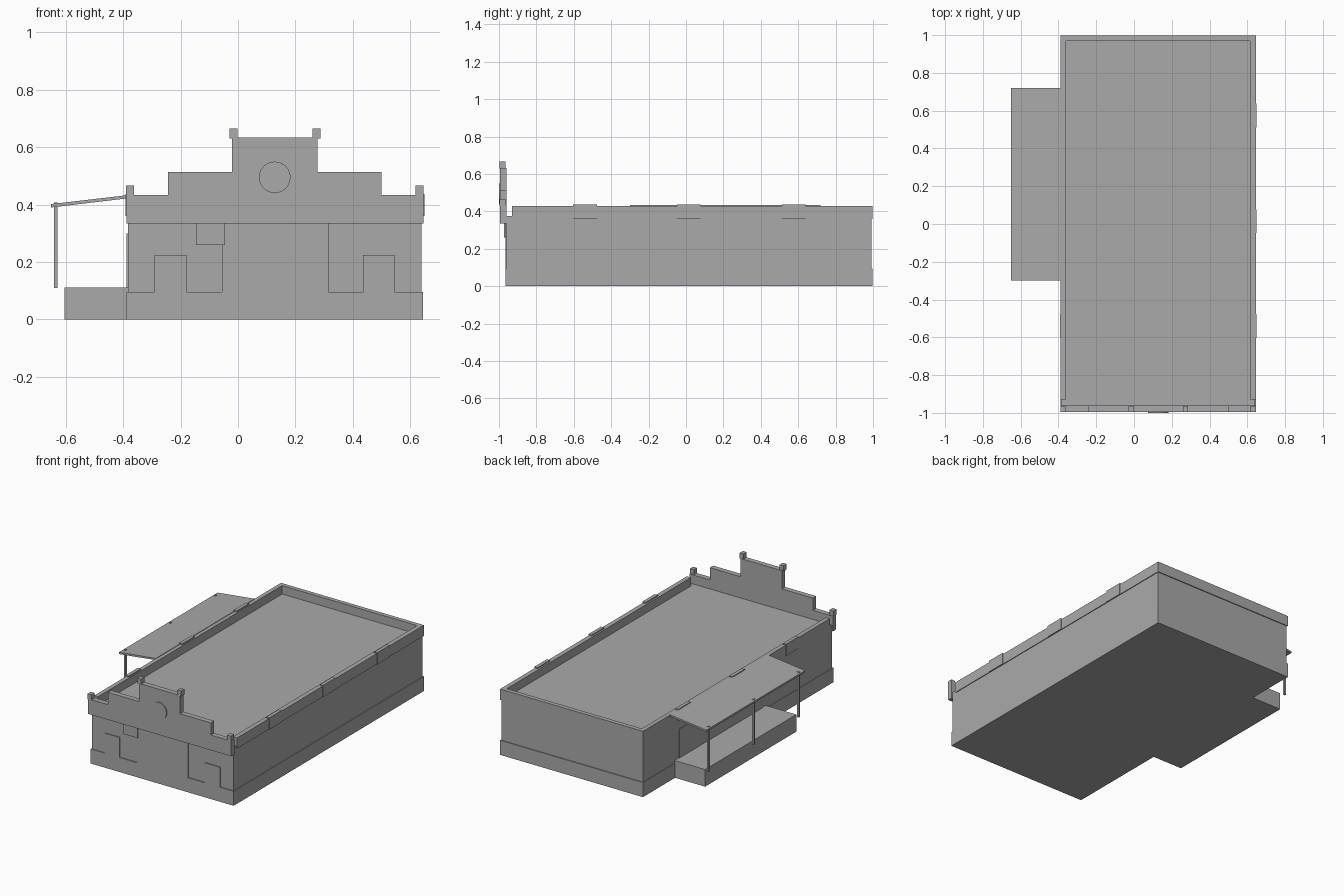
import bpy, bmesh, math
from mathutils import Matrix, Vector

if "Cube" in bpy.data.objects:
    bpy.data.objects.remove(bpy.data.objects["Cube"])

grey = bpy.data.materials.new("plain grey")
grey.diffuse_color = (0.4, 0.4, 0.4, 1)
grey.use_nodes = True
grey.node_tree.nodes["Principled BSDF"].inputs["Base Color"].default_value = grey.diffuse_color


def finish(name, bm):
    bmesh.ops.recalc_face_normals(bm, faces=bm.faces)
    mesh = bpy.data.meshes.new(name)
    bm.to_mesh(mesh)
    bm.free()
    mesh.materials.append(grey)
    obj = bpy.data.objects.new(name, mesh)
    bpy.context.collection.objects.link(obj)
    return obj


def box(name, x, y, z):
    bm = bmesh.new()
    bmesh.ops.create_cube(bm, size=1)
    for v in bm.verts:
        v.co = [(a + b) / 2 + c * (b - a) for c, (a, b) in zip(v.co, (x, y, z))]
    return finish(name, bm)


def prism(name, profile, y0, y1):
    """Extrude an x-z profile along y."""
    bm = bmesh.new()
    face = bm.faces.new([bm.verts.new((x, y0, z)) for x, z in profile])
    new = bmesh.ops.extrude_face_region(bm, geom=[face])["geom"]
    verts = [g for g in new if isinstance(g, bmesh.types.BMVert)]
    bmesh.ops.translate(bm, verts=verts, vec=(0, y1 - y0, 0))
    return finish(name, bm)


# Main walls with a slightly wider plinth; top of the walls is the flat roof
box("walls", (-0.384, 0.640), (-0.960, 0.992), (0.05, 0.375))
box("plinth", (-0.388, 0.645), (-0.966, 0.998), (0, 0.095))

# Parapet around three sides of the roof
box("parapet_left", (-0.388, -0.360), (-0.93, 0.998), (0.36, 0.43))
box("parapet_right", (0.615, 0.645), (-0.93, 0.998), (0.36, 0.43))
box("parapet_back", (-0.362, 0.617), (0.970, 0.998), (0.36, 0.43))

# Raised blocks on the side parapets
for i, y in enumerate((-0.54, 0.015, 0.575)):
    box(f"parapet_block_right_{i}", (0.626, 0.649), (y - 0.063, y + 0.063), (0.36, 0.437))
    box(f"parapet_block_left_{i}", (-0.391, -0.368), (y - 0.063, y + 0.063), (0.36, 0.437))

# Stepped front gable with corner caps and a round plaque
prism("stepped_gable", [(-0.389, 0.335), (0.647, 0.335), (0.647, 0.434), (0.500, 0.434),
                        (0.500, 0.514), (0.277, 0.514), (0.277, 0.633), (-0.021, 0.633),
                        (-0.021, 0.514), (-0.244, 0.514), (-0.244, 0.434), (-0.389, 0.434)],
      -0.994, -0.960)
for i, (x, z) in enumerate(((-0.376, 0.434), (0.632, 0.434), (-0.016, 0.633), (0.273, 0.633))):
    box(f"gable_cap_{i}", (x - 0.014, x + 0.014), (-0.996, -0.964), (z - 0.003, z + 0.033))
bm = bmesh.new()
bmesh.ops.create_cone(bm, cap_ends=True, segments=24, radius1=0.055, radius2=0.055, depth=0.010,
                      matrix=Matrix.Translation((0.128, -0.995, 0.495))
                      @ Matrix.Rotation(math.pi / 2, 4, "X"))
finish("round_plaque", bm)

# Front window panels, entrance panel and hanging sign
for name, x0, x1, top in (("window_left", -0.29, -0.18, 0.225),
                          ("entrance", -0.055, 0.315, 0.336),
                          ("window_right", 0.436, 0.546, 0.225)):
    box(name, (x0, x1), (-0.966, -0.955), (0.09, top))
box("front_sign", (-0.146, -0.045), (-0.972, -0.955), (0.26, 0.336))

# Side loading platform and doorway panel
box("platform", (-0.605, -0.38), (-0.275, 0.667), (0, 0.112))
box("side_doorway", (-0.388, -0.38), (-0.23, 0.62), (0.09, 0.30))

# Sloping awning on three posts
prism("awning", [(-0.651, 0.390), (-0.384, 0.422), (-0.384, 0.433), (-0.651, 0.402)], -0.30, 0.72)
for i, y in enumerate((-0.257, 0.209, 0.675)):
    box(f"awning_post_{i}", (-0.641, -0.628), (y - 0.0065, y + 0.0065), (0.11, 0.408))
